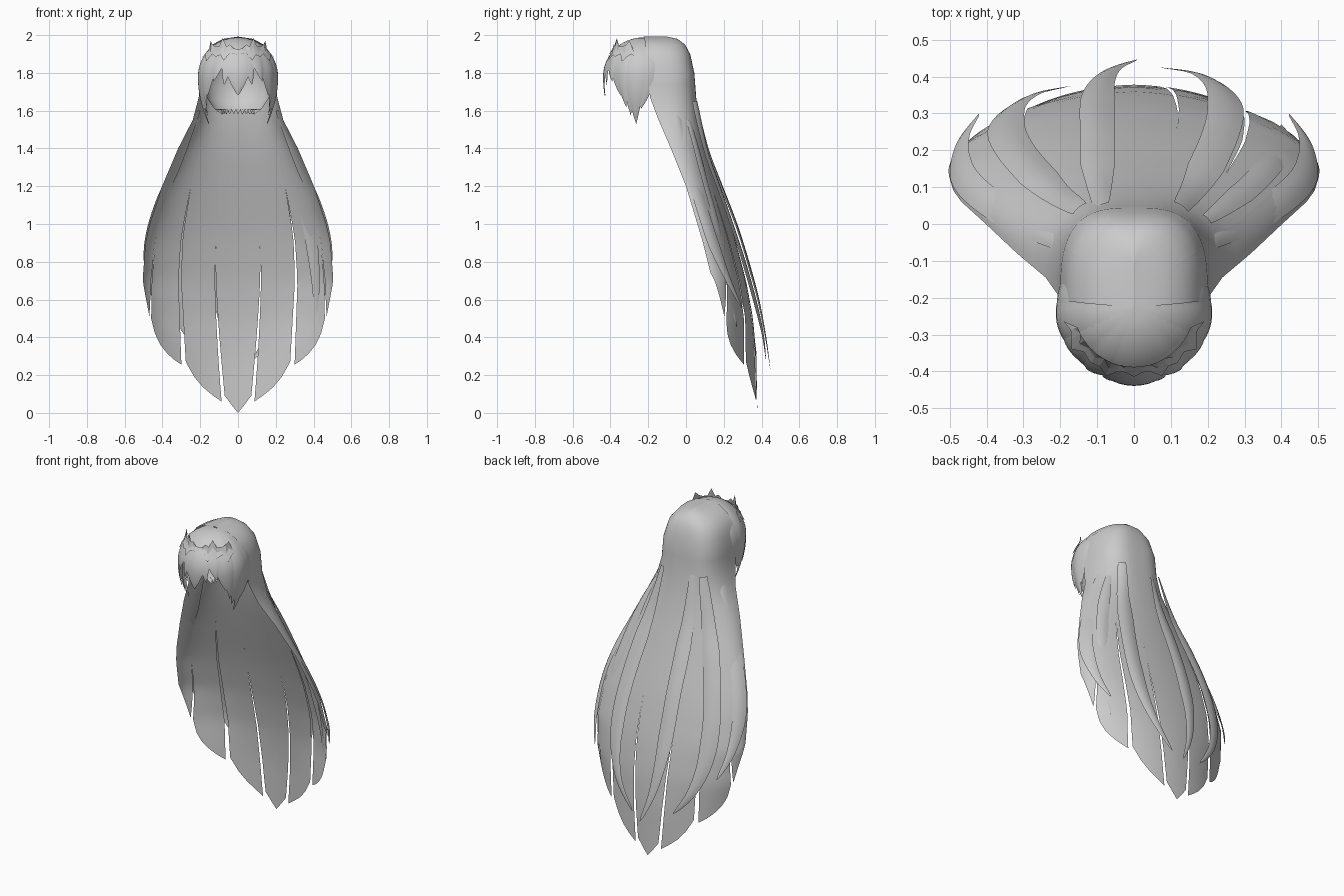
import bpy, bmesh, math
from mathutils import Vector

if "Cube" in bpy.data.objects:
    bpy.data.objects.remove(bpy.data.objects["Cube"])

mat = bpy.data.materials.new("hair_grey")
mat.use_nodes = True
GREY = (0.6, 0.6, 0.6, 1)
mat.diffuse_color = GREY
mat.node_tree.nodes["Principled BSDF"].inputs["Base Color"].default_value = GREY


def lerp_table(table, t):
    """Interpolate rows (key, values...) sorted by rising key."""
    if t <= table[0][0]:
        return table[0][1:]
    for a, b in zip(table, table[1:]):
        if t <= b[0]:
            f = (t - a[0]) / (b[0] - a[0])
            return tuple(p + (q - p) * f for p, q in zip(a[1:], b[1:]))
    return table[-1][1:]


def grid_object(name, rows, smooth=True):
    """Sheet through rows of points."""
    bm = bmesh.new()
    vs = [[bm.verts.new(p) for p in row] for row in rows]
    for r0, r1 in zip(vs, vs[1:]):
        for i in range(len(r0) - 1):
            bm.faces.new((r0[i], r0[i + 1], r1[i + 1], r1[i]))
    bmesh.ops.remove_doubles(bm, verts=bm.verts, dist=0.0002)
    me = bpy.data.meshes.new(name)
    bm.to_mesh(me)
    bm.free()
    me.materials.append(mat)
    for p in me.polygons:
        p.use_smooth = smooth
    ob = bpy.data.objects.new(name, me)
    bpy.context.collection.objects.link(ob)
    return ob


# Horizontal sections of the cap and long hair: z, half width, back y, front y, squareness
SECTIONS = [
    (0.0, .45, .378, .10, 1), (0.3, .475, .372, .08, 1), (0.5, .49, .355, .14, 1),
    (0.7, .505, .318, .14, 1), (0.9, .49, .265, .09, 1), (1.0, .468, .235, .06, 1),
    (1.2, .402, .17, 0, .97), (1.4, .317, .108, -.08, .88), (1.55, .24, .072, -.145, .76),
    (1.67, .208, .054, -.19, .67), (1.8, .20, .044, -.205, .65), (1.9, .175, .022, -.21, .7),
    (1.95, .135, -.005, -.215, .76), (1.98, .08, -.045, -.22, .85), (1.992, .0, -.1, -.225, 1),
]


def section_point(phi, z):
    w, yb, yf, e = lerp_table(SECTIONS, z)
    c, s = math.cos(phi), max(0, math.sin(phi))
    return Vector((math.copysign(abs(c) ** e, c) * w, yf + (yb - yf) * s ** e, z))


# Cap and long hair, split into seven panels by slits: cosine of position, slit top, drift
SLITS = [(1, 0, 0), (.9, .87, -.4), (.61, 1.2, 0), (.24, .87, .45),
         (-.24, .87, .45), (-.61, 1.2, 0), (-.9, .87, -.4), (-1, 0, 0)]
HEMS = [[.74, .68, .62, .56, .51], [.5, .42, .36, .31, .255], [.27, .19, .135, .095, .06],
        [.09, .04, 0, .04, .09]]
HEMS += [h[::-1] for h in HEMS[2::-1]]
TOP_ROWS = [1.992, 1.988, 1.98, 1.965, 1.95, 1.925, 1.9, 1.85, 1.8, 1.735, 1.67,
            1.61, 1.55, 1.475, 1.4, 1.3]
COLS, LOW_ROWS = 8, 16


def slit_angle(slit, z, side):
    c, top, drift = slit
    d = max(0, top - z)
    return math.acos(max(-1, min(1, c * (1 - drift * d * d) + side * .027 * d)))


for k, hem in enumerate(HEMS):
    hem_table = [(i / 4, h) for i, h in enumerate(hem)]
    rows = []
    for r in range(len(TOP_ROWS) + LOW_ROWS + 1):
        row = []
        for i in range(COLS + 1):
            u = i / COLS
            if r < len(TOP_ROWS):
                z = TOP_ROWS[r]
            else:
                s = (r - len(TOP_ROWS)) / LOW_ROWS
                z = 1.2 - s * (1.2 - lerp_table(hem_table, u)[0])
            lo = slit_angle(SLITS[k], z, -1 if k else 0)
            hi = slit_angle(SLITS[k + 1], z, 1 if k < 6 else 0)
            row.append(section_point(lo + (hi - lo) * u, z))
        rows.append(row)
    grid_object(f"long_hair_panel_{k + 1}", rows)


# Loose strands lying over the long hair
def catmull(pts, t):
    n = len(pts) - 1
    i = min(int(t * n), n - 1)
    f = t * n - i
    p0, p1, p2, p3 = (Vector(pts[max(0, min(n, j))]) for j in (i - 1, i, i + 1, i + 2))
    return .5 * (2 * p1 + (p2 - p0) * f + (2 * p0 - 5 * p1 + 4 * p2 - p3) * f * f
                 + (3 * p1 - p0 - 3 * p2 + p3) * f ** 3)


def loose_strand(name, pts, width, steps=28):
    rows = []
    for r in range(steps + 1):
        t = r / steps
        p = catmull(pts, t)
        tangent = (catmull(pts, min(1, t + .02)) - catmull(pts, max(0, t - .02))).normalized()
        w, yb, yf, e = lerp_table(SECTIONS, p.z)
        out = Vector((p.x / w ** 2, max(.02, p.y - yf) / (yb - yf) ** 2, 0)).normalized()
        side = tangent.cross(out).normalized()
        out = side.cross(tangent)
        half = width / 2 * min(1, .45 + 2.2 * t) * min(1, (1 - t) * 2.6) ** .8
        rows.append([p + side * half * j / 2 - out * half * .2 * (j / 2) ** 2
                     for j in (2, 1, 0, -1, -2)])
    grid_object(name, rows)


loose_strand("back_strand_middle", [(-.09, .052, 1.65), (-.095, .118, 1.4), (-.1, .195, 1.2),
             (-.1, .272, 1.0), (-.1, .335, .8), (-.09, .388, .6), (-.055, .425, .4),
             (.01, .447, .23)], .095)
loose_strand("back_strand_right", [(-.15, .045, 1.65), (-.215, .09, 1.4), (-.275, .15, 1.2),
             (-.325, .21, 1.0), (-.35, .265, .8), (-.335, .315, .6), (-.27, .355, .43),
             (-.17, .375, .3)], .105)
loose_strand("back_strand_left", [(.13, .05, 1.65), (.17, .11, 1.4), (.205, .18, 1.2),
             (.235, .25, 1.0), (.25, .315, .8), (.235, .37, .6), (.175, .41, .42),
             (.07, .425, .27)], .10)
loose_strand("outer_strand_left", [(.2, .015, 1.55), (.26, .06, 1.4), (.325, .115, 1.2),
             (.375, .17, 1.0), (.405, .21, .8), (.415, .245, .6), (.40, .27, .45)], .07)
for sx, side in ((1, "left"), (-1, "right")):
    loose_strand(f"side_strand_{side}", [(sx * x, y, z) for x, y, z in (
        (.21, -.05, 1.6), (.315, .01, 1.35), (.425, .085, 1.1), (.475, .15, .9),
        (.468, .23, .7), (.42, .3, .55))], .08)


# Fringe: tapered locks fanning from the crown over a dome
def dome_radius(z):
    d = z - 1.78
    if d > 0:
        return math.sqrt(max(0, 1 - (d / .208) ** 2))
    return 1 - .25 * (d / .25) ** 2


def dome_point(deg, z, r):
    a = math.radians(deg)
    return Vector((.206 * math.sin(a) * r, -.225 - .206 * math.cos(a) * r, z))


def fringe_lock(name, deg, half, tip_z, taper_z, lift, lean=0, steps=18):
    rows = []
    for r in range(steps + 1):
        t = r / steps
        z = 1.988 - (1.988 - tip_z) * t ** 1.6
        f = 1 if z > taper_z else max(0, (z - tip_z) / (taper_z - tip_z)) ** .8
        mid = deg + lean * (1 - f)
        rows.append([dome_point(mid + half * f * j / 3, z,
                                dome_radius(z) * (1 + lift * (1 - .5 * (j / 3) ** 2)))
                     for j in range(-3, 4)])
    grid_object(name, rows)


fringe_lock("fringe_middle", 0, 24, 1.68, 1.86, .04)
# angle from front, half width, tip height, taper height, lift, lean
LOCKS = [(17, 9, 1.735, 1.85, .02, 4), (30, 13, 1.755, 1.88, .03, 8), (45, 14, 1.68, 1.84, .015, 8),
         (57, 12, 1.62, 1.80, .03, 4), (70, 13, 1.575, 1.78, .01, -3),
         (78, 15, 1.53, 1.74, .04, -2), (94, 15, 1.61, 1.76, .02, -8)]
for n, (deg, half, tip, taper, lift, lean) in enumerate(LOCKS, 1):
    for s, side in ((1, "left"), (-1, "right")):
        fringe_lock(f"fringe_lock_{side}_{n}", s * deg, half, tip, taper, lift, s * lean)

# Spiky band across the top of the fringe: angle, lower edge, upper edge
BAND = [(0, 1.89, 1.925), (8, 1.905, 1.93), (15, 1.90, 1.95), (22, 1.865, 1.94),
        (30, 1.895, 1.985), (38, 1.885, 1.94), (48, 1.90, 1.94), (56, 1.86, 1.95),
        (63, 1.885, 1.97), (70, 1.90, 1.925), (78, 1.88, 1.885)]
BAND = [(-a, lo, hi) for a, lo, hi in BAND[:0:-1]] + BAND
rows = []
for f in (1, .5, 0):
    row = []
    for a, lo, hi in BAND:
        z = lo + (hi - lo) * f
        row.append(dome_point(a, z, max(dome_radius(z), .72) + .07))
    rows.append(row)
grid_object("spiky_band", rows, smooth=False)

# Inner nape lining: a bowl curling forward to a toothed hem
rows = []
for z, w, yb in ((1.93, .12, -.03), (1.88, .155, -.005), (1.8, .175, .012), (1.73, .178, .015),
                 (1.66, .16, .0), (1.61, .125, -.035), (1.58, .085, -.075)):
    row = []
    for i in range(25):
        phi = math.pi * i / 24
        tooth = .025 if z < 1.6 and i % 2 else 0
        row.append((w * math.cos(phi), -.14 + (yb + .14) * math.sin(phi), z + tooth))
    rows.append(row)
grid_object("nape_lining", rows)
